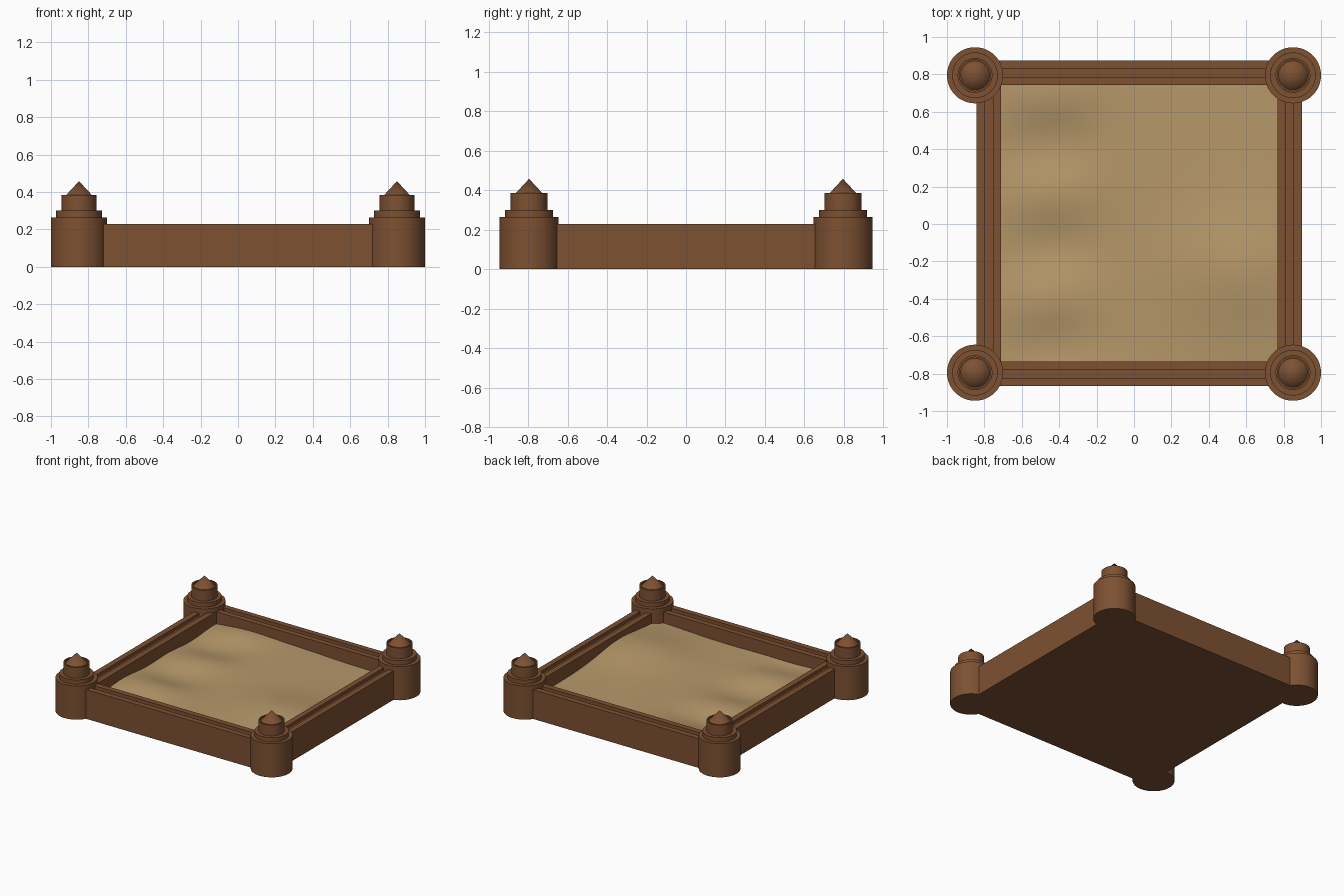
import bpy, bmesh, math

if "Cube" in bpy.data.objects:
    bpy.data.objects.remove(bpy.data.objects["Cube"])


def material(name, color):
    m = bpy.data.materials.new(name)
    m.diffuse_color = (*color, 1)
    m.use_nodes = True
    m.node_tree.nodes["Principled BSDF"].inputs["Base Color"].default_value = m.diffuse_color
    return m


BROWN = material("brown wood", (0.205, 0.082, 0.032))
SAND = material("sand", (0.468, 0.314, 0.144))


def finish(bm, name, mat, smooth=False):
    bmesh.ops.recalc_face_normals(bm, faces=bm.faces)
    me = bpy.data.meshes.new(name)
    bm.to_mesh(me)
    bm.free()
    me.materials.append(mat)
    ob = bpy.data.objects.new(name, me)
    bpy.context.collection.objects.link(ob)
    if smooth:
        bpy.ops.object.select_all(action='DESELECT')
        ob.select_set(True)
        bpy.context.view_layer.objects.active = ob
        bpy.ops.object.shade_smooth_by_angle(angle=math.radians(30))
    return ob


# Stepped round tower with a small cone set into its top rim
def tower(name, x, y, sides=48):
    profile = [(0.15, 0), (0.15, 0.265), (0.122, 0.265), (0.122, 0.30),
               (0.093, 0.30), (0.093, 0.385), (0.083, 0.385),
               (0.083, 0.375), (0.077, 0.375)]
    bm = bmesh.new()
    rings = []
    for r, z in profile:
        rings.append([bm.verts.new((x + r * math.cos(2 * math.pi * i / sides),
                                    y + r * math.sin(2 * math.pi * i / sides), z))
                      for i in range(sides)])
    tip = bm.verts.new((x, y, 0.458))
    for a, b in zip(rings, rings[1:]):
        for i in range(sides):
            j = (i + 1) % sides
            bm.faces.new((a[i], a[j], b[j], b[i]))
    for i in range(sides):
        bm.faces.new((rings[-1][i], rings[-1][(i + 1) % sides], tip))
    bm.faces.new(rings[0])
    return finish(bm, name, BROWN, True)


# Wall with a sunken walkway between two parapets
def wall(name, lo, hi, start, end, along_x):
    t = (hi - lo) / 3
    section = [(lo, 0), (hi, 0), (hi, 0.23), (hi - t, 0.23), (hi - t, 0.205),
               (lo + t, 0.205), (lo + t, 0.23), (lo, 0.23)]
    bm = bmesh.new()
    ends = [[bm.verts.new((s, c, z) if along_x else (c, s, z))
             for c, z in section] for s in (start, end)]
    n = len(section)
    for i in range(n):
        j = (i + 1) % n
        bm.faces.new((ends[0][i], ends[0][j], ends[1][j], ends[1][i]))
    bm.faces.new(ends[0])
    bm.faces.new(ends[1])
    return finish(bm, name, BROWN)


for fy, y in (("front", -0.795), ("back", 0.795)):
    for fx, x in (("left", -0.85), ("right", 0.85)):
        tower(f"{fy}_{fx}_tower", x, y)

wall("front_wall", -0.867, -0.735, -0.84, 0.86, True)
wall("back_wall", 0.743, 0.873, -0.84, 0.86, True)
wall("left_wall", -0.842, -0.71, -0.735, 0.743, False)
wall("right_wall", 0.768, 0.897, -0.735, 0.743, False)

# Floor slab closing the underside
bm = bmesh.new()
bmesh.ops.create_cube(bm, size=1)
for v in bm.verts:
    v.co = (0.03 + v.co.x * 1.5, v.co.y * 1.5, 0.01 + v.co.z * 0.02)
finish(bm, "floor", BROWN)


# Gently rippled sand bed
def sand_height(x, y):
    ripple = math.cos(2 * math.pi * (y - 0.15) / 0.55)
    ripple *= math.exp(-((x + 0.45) / 0.25) ** 2)
    mound = math.exp(-((x - 0.6) / 0.4) ** 2 - ((y + 0.25) / 0.3) ** 2)
    swell = math.sin(4 * x + 3 * y)
    return 0.135 + 0.02 * ripple + 0.05 * mound + 0.01 * swell


bm = bmesh.new()
bmesh.ops.create_grid(bm, x_segments=40, y_segments=40, size=0.5)
for v in bm.verts:
    x, y = 0.029 + v.co.x * 1.48, 0.004 + v.co.y * 1.48
    v.co = (x, y, sand_height(x, y))
finish(bm, "sand_bed", SAND, True)
